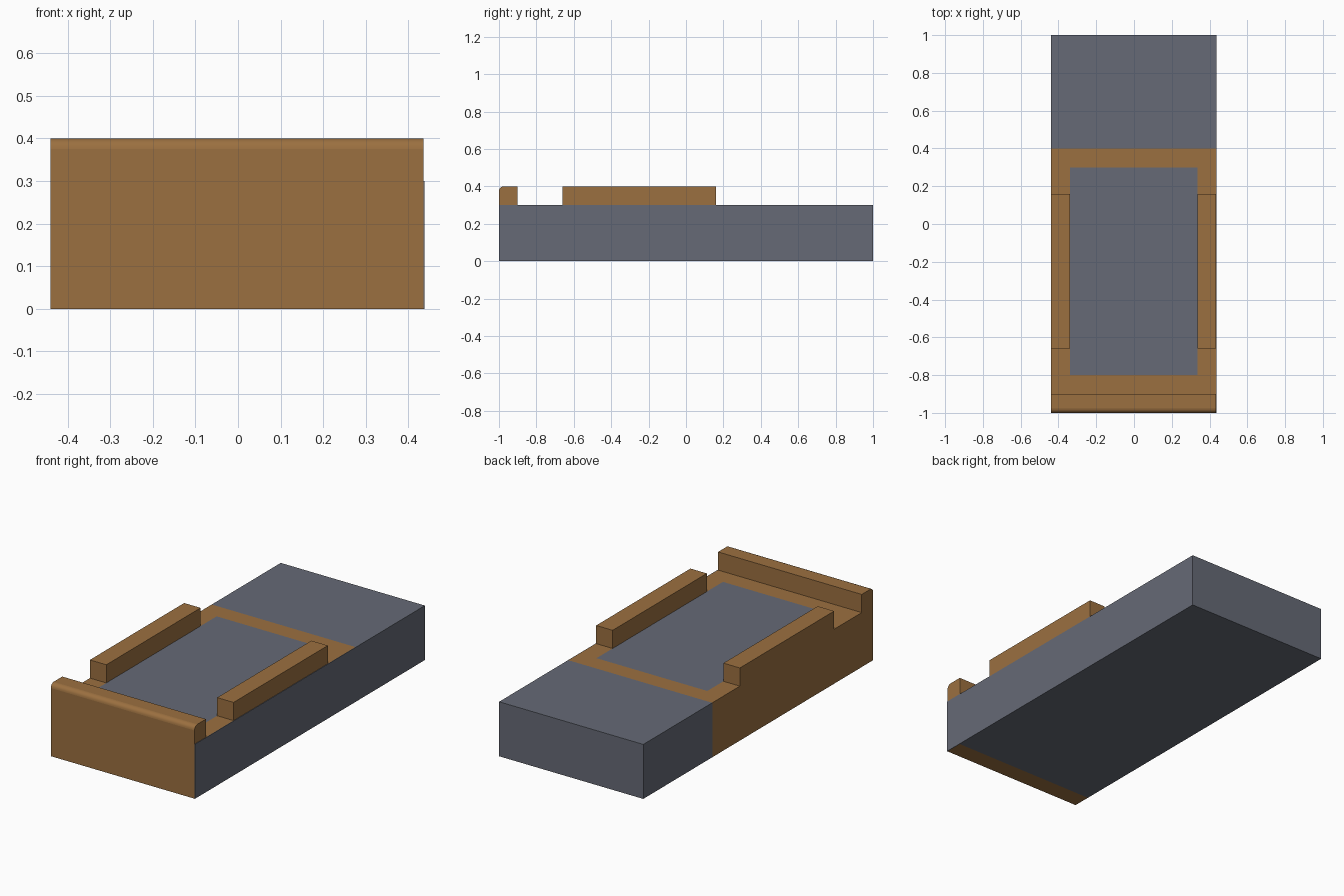
import bpy, bmesh, math
from mathutils import Vector

if "Cube" in bpy.data.objects:
    bpy.data.objects.remove(bpy.data.objects["Cube"])


def material(name, rgb):
    m = bpy.data.materials.new(name)
    m.diffuse_color = (*rgb, 1)
    m.use_nodes = True
    m.node_tree.nodes["Principled BSDF"].inputs["Base Color"].default_value = m.diffuse_color
    return m


wood = material("brown", (0.33, 0.162, 0.051))
grey = material("slate grey", (0.133, 0.144, 0.181))

X0, X1 = -0.44, 0.435      # body sides
IN0, IN1 = -0.34, 0.335    # inner edges of the rails
TOP, RISE = 0.3, 0.1


def box(bm, lo, hi):
    bmesh.ops.create_cube(bm, size=1)
    for v in bm.verts:
        v.co = Vector([hi[i] if v.co[i] > 0 else lo[i] for i in range(3)])


def finish(bm, name, mats):
    bmesh.ops.recalc_face_normals(bm, faces=bm.faces)
    me = bpy.data.meshes.new(name)
    bm.to_mesh(me)
    bm.free()
    for m in mats:
        me.materials.append(m)
    ob = bpy.data.objects.new(name, me)
    bpy.context.collection.objects.link(ob)
    return ob


# Main block, cut along the borders of the frame, rails and front lip
bm = bmesh.new()
box(bm, (X0, -1, 0), (X1, 1, TOP))
cuts = [(0, IN0), (0, IN1)] + [(1, y) for y in (-0.9, -0.8, -0.66, 0.16, 0.3, 0.4)]
for axis, pos in cuts:
    n = Vector((0, 0, 0))
    n[axis] = 1
    bmesh.ops.bisect_plane(bm, geom=bm.verts[:] + bm.edges[:] + bm.faces[:],
                           plane_co=n * pos, plane_no=n, dist=1e-5)

# Raise the front lip and the two side rails
raised = []
for f in bm.faces:
    c = f.calc_center_median()
    rail = not IN0 < c.x < IN1 and -0.66 < c.y < 0.16
    if f.normal.z > 0.9 and (c.y < -0.9 or rail):
        raised.append(f)
ext = bmesh.ops.extrude_face_region(bm, geom=raised)
bmesh.ops.translate(bm, vec=(0, 0, RISE),
                    verts=[g for g in ext["geom"] if isinstance(g, bmesh.types.BMVert)])
bmesh.ops.delete(bm, geom=[f for f in raised if f.is_valid], context="FACES_ONLY")
bmesh.ops.recalc_face_normals(bm, faces=bm.faces)

# Colour: brown frame, lip, front and left side; grey elsewhere
for f in bm.faces:
    c, n = f.calc_center_median(), f.normal
    panel = IN0 < c.x < IN1 and -0.8 < c.y < 0.3 and n.z > 0.9
    under = n.z < -0.9 and c.y > -0.9
    f.material_index = 1 if c.y > 0.4 or panel or under else 0

bmesh.ops.dissolve_limit(bm, angle_limit=math.radians(1), verts=bm.verts[:],
                         edges=bm.edges[:], delimit={"MATERIAL"})

# Round the front top edge of the lip
edge = [e for e in bm.edges
        if all(v.co.y < -0.999 and v.co.z > TOP + RISE - 0.001 for v in e.verts)]
res = bmesh.ops.bevel(bm, geom=edge, offset=0.025, segments=5, profile=0.5,
                      affect="EDGES", material=-1)
for f in res["faces"]:
    f.smooth = True
finish(bm, "body", (wood, grey))

# Thin grey side plate on the right
bm = bmesh.new()
box(bm, (X1, -1, 0), (0.438, 1, TOP))
finish(bm, "right_side_panel", (grey,))
